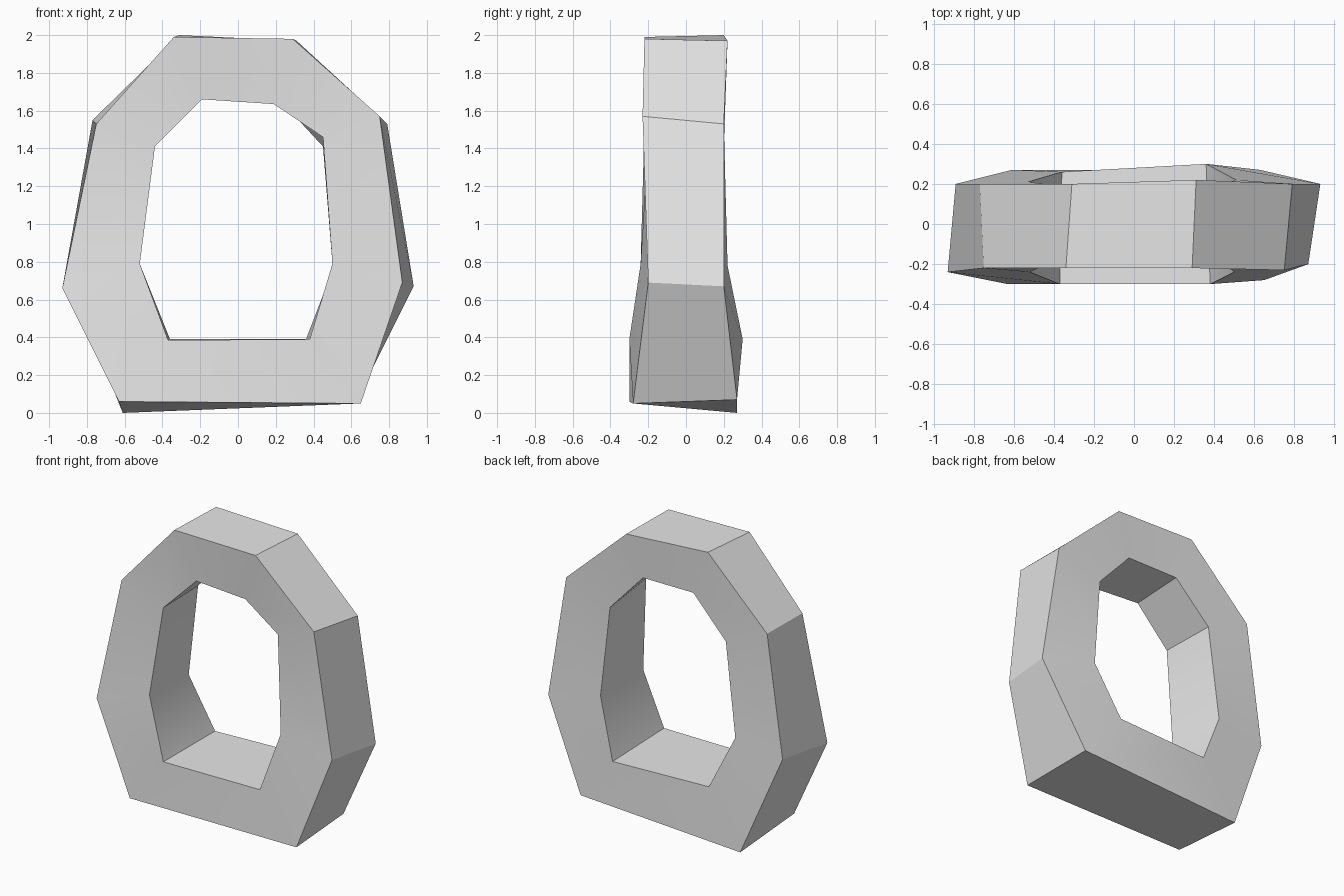
import bpy
import bmesh
import math
from mathutils import Vector

# Remove the default object
default_cube = bpy.data.objects.get("Cube")
if default_cube:
    bpy.data.objects.remove(default_cube, do_unlink=True)


def make_material(name, colour):
    material = bpy.data.materials.new(name)
    material.use_nodes = True
    material.diffuse_color = colour
    material.node_tree.nodes["Principled BSDF"].inputs["Base Color"].default_value = colour
    return material


# Four uneven eight-corner profiles, all starting at the top left corner
outer_front = [(-.34, -.22, 1.99), (.29, -.22, 1.98), (.75, -.23, 1.57), (.87, -.2, .69),
               (.65, -.28, .05), (-.63, -.3, .06), (-.93, -.24, .66), (-.75, -.22, 1.53)]
outer_back = [(-.31, .2, 2), (.31, .22, 1.97), (.79, .2, 1.53), (.93, .2, .67),
              (.63, .27, .07), (-.61, .27, 0), (-.89, .2, .7), (-.77, .2, 1.55)]
inner_back = [(-.19, .19, 1.68), (.2, .19, 1.68), (.45, .2, 1.41), (.51, .22, .78),
              (.36, .3, .39), (-.36, .26, .39), (-.53, .21, .76), (-.45, .2, 1.41)]
inner_front = [(-.19, -.19, 1.66), (.19, -.19, 1.635), (.45, -.2, 1.46), (.5, -.24, .79),
               (.38, -.3, .39), (-.37, -.3, .385), (-.52, -.24, .79), (-.44, -.2, 1.41)]


def bridge_profiles(bm, loops):
    """Skin each profile to the next one, closing the tube at the end."""
    for loop, following in zip(loops, loops[1:] + loops[:1]):
        for i in range(len(loop)):
            j = (i + 1) % len(loop)
            bm.faces.new((loop[i], loop[j], following[j], following[i]))


# Stone ring: a closed faceted tube with a square section
bm = bmesh.new()
profiles = (outer_front, outer_back, inner_back, inner_front)
loops = [[bm.verts.new(Vector(point)) for point in profile] for profile in profiles]
bridge_profiles(bm, loops)
bmesh.ops.recalc_face_normals(bm, faces=bm.faces)

mesh = bpy.data.meshes.new("stone_ring")
bm.to_mesh(mesh)
bm.free()
mesh.materials.append(make_material("light grey stone", (.8, .8, .8, 1)))
stone_ring = bpy.data.objects.new("stone_ring", mesh)
bpy.context.collection.objects.link(stone_ring)

# Soft facets with crisp rim edges
bpy.ops.object.select_all(action="DESELECT")
stone_ring.select_set(True)
bpy.context.view_layer.objects.active = stone_ring
bpy.ops.object.shade_smooth_by_angle(angle=math.radians(30))
